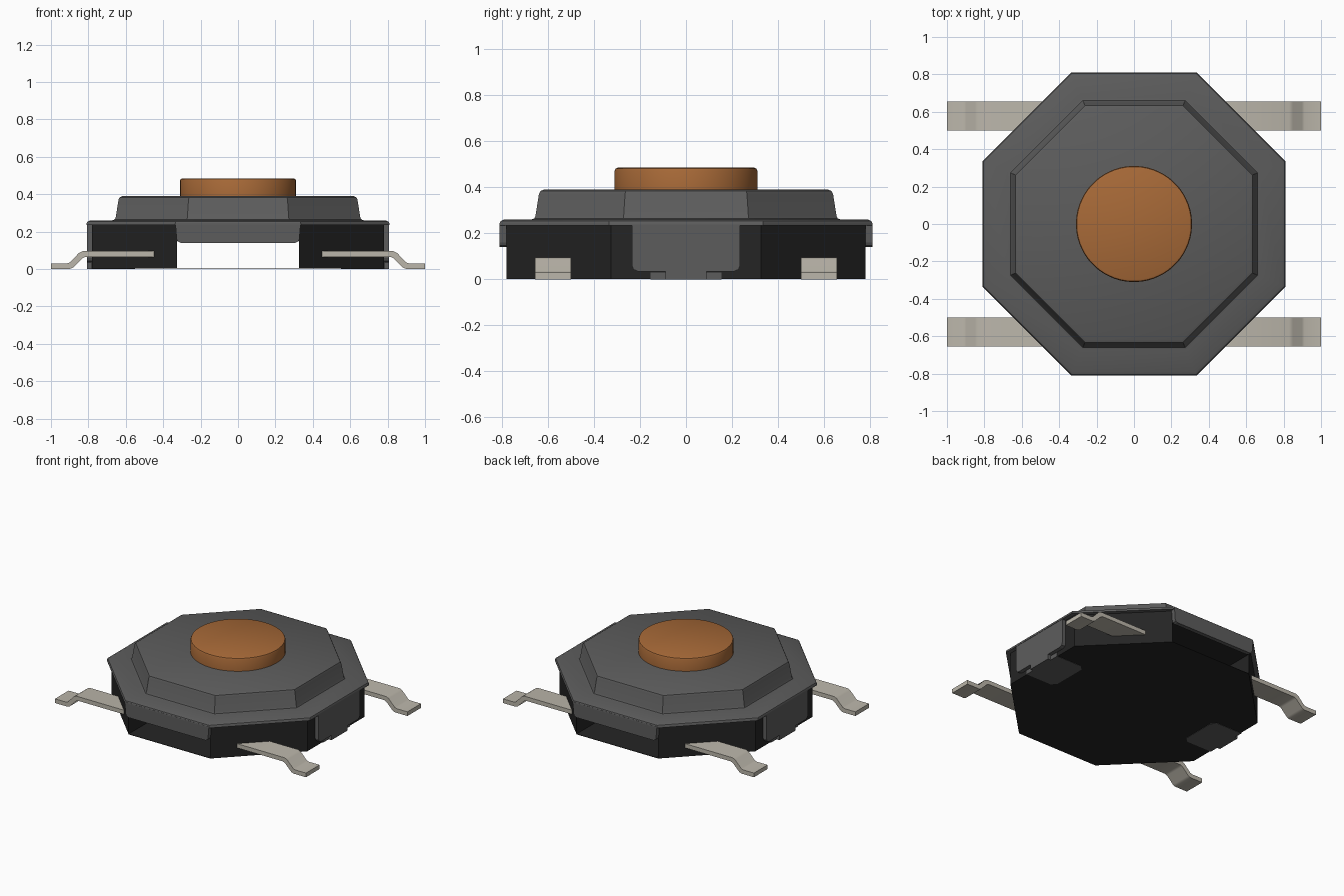
import bpy, bmesh, math
from mathutils import Vector

if "Cube" in bpy.data.objects:
    bpy.data.objects.remove(bpy.data.objects["Cube"])


def material(name, rgb):
    m = bpy.data.materials.new(name)
    m.use_nodes = True
    m.diffuse_color = (*rgb, 1)
    bsdf = m.node_tree.nodes["Principled BSDF"]
    bsdf.inputs["Base Color"].default_value = (*rgb, 1)
    bsdf.inputs["Roughness"].default_value = 0.6
    return m


GREY = material("dark grey metal", (0.108, 0.108, 0.108))
BLACK = material("black plastic", (0.018, 0.018, 0.018))
BROWN = material("copper brown", (0.39, 0.143, 0.039))
SILVER = material("warm silver", (0.50, 0.47, 0.405))


def finish(name, bm, mat, smooth=False):
    bmesh.ops.recalc_face_normals(bm, faces=bm.faces)
    me = bpy.data.meshes.new(name)
    bm.to_mesh(me)
    bm.free()
    me.materials.append(mat)
    ob = bpy.data.objects.new(name, me)
    bpy.context.collection.objects.link(ob)
    if smooth:
        bpy.ops.object.select_all(action='DESELECT')
        ob.select_set(True)
        bpy.context.view_layer.objects.active = ob
        bpy.ops.object.shade_smooth_by_angle(angle=math.radians(35))
    return ob


def loft(name, rings, sides, mat):
    """Stack of regular polygons; each ring is (apothem, z)."""
    bm = bmesh.new()
    prev = None
    for half, z in rings:
        r = half / math.cos(math.pi / sides)
        loop = [bm.verts.new((r * math.cos((i + 0.5) * math.tau / sides),
                              r * math.sin((i + 0.5) * math.tau / sides), z))
                for i in range(sides)]
        if prev:
            for i in range(sides):
                j = (i + 1) % sides
                bm.faces.new((prev[i], prev[j], loop[j], loop[i]))
        else:
            bm.faces.new(loop)
        prev = loop
    bm.faces.new(prev)
    return finish(name, bm, mat, True)


def prism(name, points, place, depth, mat, smooth=False):
    """Extrude a 2D outline; place maps (u, v) to 3D, depth is a 3D vector."""
    bm = bmesh.new()
    face = bm.faces.new([bm.verts.new(place(u, v)) for u, v in points])
    ext = bmesh.ops.extrude_face_region(bm, geom=[face])
    verts = [e for e in ext["geom"] if isinstance(e, bmesh.types.BMVert)]
    bmesh.ops.translate(bm, verts=verts, vec=Vector(depth))
    return finish(name, bm, mat, smooth)


def mirrored(half):
    """Complete an outline that is symmetric in u."""
    return half + [(-u, v) for u, v in reversed(half)]


# Stepped octagonal cover with rounded rim and shoulder
loft("cover", [(0.81, 0.235), (0.81, 0.243), (0.805, 0.253), (0.79, 0.26),
               (0.672, 0.26), (0.66, 0.264), (0.654, 0.275),
               (0.639, 0.37), (0.633, 0.383), (0.618, 0.39)], 8, GREY)

# Round push button
loft("button", [(0.31, 0.385), (0.31, 0.472), (0.306, 0.481), (0.297, 0.485)],
     64, BROWN)

# Base: thin floor, upper slab and two side blocks with an open channel between
loft("base_floor", [(0.78, 0.002), (0.78, 0.005)], 8, BLACK)
loft("base_upper_slab", [(0.778, 0.15), (0.778, 0.237)], 8, BLACK)
for side, s in (("left", 1), ("right", -1)):
    prism(side + "_base_block",
          [(0.325, -0.78), (0.78, -0.325), (0.78, 0.325), (0.325, 0.78)],
          lambda u, v: (s * u, v, 0.002), (0, 0, 0.235), BLACK)

    # Side clip with chamfered corners and a foot folded under the base
    prism(side + "_clip",
          mirrored([(0.235, 0.245), (0.235, 0.06), (0.228, 0.043), (0.21, 0.035),
                    (0.09, 0.035), (0.09, 0.0)]),
          lambda u, v: (s * 0.775, u, v), (s * 0.033, 0, 0), GREY)
    prism(side + "_clip_foot",
          [(0.55, -0.12), (0.58, -0.155), (0.785, -0.155),
           (0.785, 0.155), (0.58, 0.155), (0.55, 0.12)],
          lambda u, v: (s * u, v, 0.0), (0, 0, 0.03), GREY)

# Short skirts on the front and back of the cover
for side, s in (("front", -1), ("back", 1)):
    prism(side + "_skirt",
          mirrored([(0.335, 0.245), (0.328, 0.16), (0.322, 0.147), (0.308, 0.14)]),
          lambda u, v: (u, s * 0.78, v), (0, s * 0.03, 0), GREY)

# Four bent leads
T = 0.03
path = [(0.40, 0.065), (0.815, 0.065), (0.832, 0.058), (0.882, 0.008),
        (0.90, 0.0), (1.0, 0.0)]
top = [(1.0, T), (0.912, T), (0.898, 0.036), (0.85, 0.086), (0.83, 0.095),
       (0.40, 0.095)]
for xs, xname in ((1, "left"), (-1, "right")):
    for ys, yname in ((-1, "front"), (1, "back")):
        prism(f"{yname}_{xname}_lead", path + top,
              lambda u, v: (xs * u, ys * 0.5, v), (0, ys * 0.155, 0), SILVER, True)
